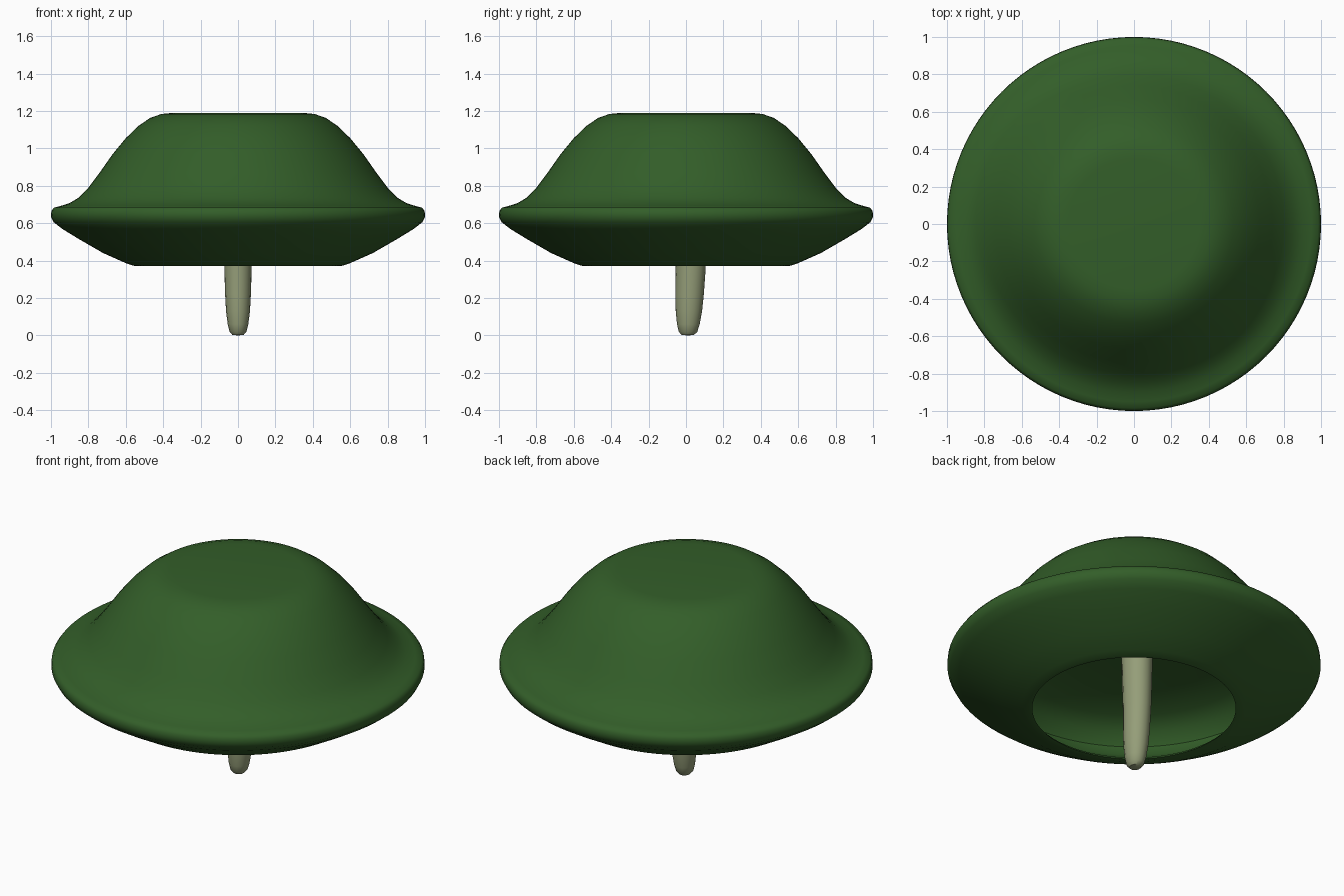
import bpy, bmesh, math

if "Cube" in bpy.data.objects:
    bpy.data.objects.remove(bpy.data.objects["Cube"])


def material(name, color):
    m = bpy.data.materials.new(name)
    m.diffuse_color = (*color, 1)
    m.use_nodes = True
    m.node_tree.nodes["Principled BSDF"].inputs["Base Color"].default_value = m.diffuse_color
    return m


def lathe(name, profile, sides, mat, centre=None, stretch=1.0, angle=40):
    """Revolve (radius, z) points about z; centre(z) gives a y offset."""
    bm = bmesh.new()
    rings = []
    for r, z in profile:
        oy = centre(z) if centre else 0
        if r == 0:
            rings.append([bm.verts.new((0, oy, z))])
            continue
        rings.append([bm.verts.new((r * math.cos(2 * math.pi * i / sides),
                                    oy + stretch * r * math.sin(2 * math.pi * i / sides), z))
                      for i in range(sides)])
    for a, b in zip(rings, rings[1:]):
        for i in range(sides):
            j = (i + 1) % sides
            if len(a) == 1:
                bm.faces.new((a[0], b[j], b[i]))
            elif len(b) == 1:
                bm.faces.new((a[i], a[j], b[0]))
            else:
                bm.faces.new((a[i], a[j], b[j], b[i]))
    bmesh.ops.recalc_face_normals(bm, faces=bm.faces)
    me = bpy.data.meshes.new(name)
    bm.to_mesh(me)
    bm.free()
    me.materials.append(mat)
    ob = bpy.data.objects.new(name, me)
    bpy.context.collection.objects.link(ob)
    bpy.ops.object.select_all(action='DESELECT')
    ob.select_set(True)
    bpy.context.view_layer.objects.active = ob
    bpy.ops.object.shade_smooth_by_angle(angle=math.radians(angle))
    return ob


green = material("cap_green", (0.033, 0.112, 0.022))
pale = material("stem_pale", (0.30, 0.34, 0.19))

# Cap: hollow underside from the centre out, then the brim and the flat-topped dome
inside = [(0, .78), (.3, .775), (.5, .76), (.68, .72), (.77, .67), (.81, .60),
          (.79, .54), (.70, .47), (.56, .39)]
brim = [(.545, .372), (.56, .373), (.60, .387), (.72, .44), (.85, .515), (.94, .57), (.985, .605),
        (1.0, .635), (.998, .665), (.985, .683), (.95, .692), (.90, .708)]
dome = [(.85, .738), (.80, .79), (.74, .87), (.67, .97), (.60, 1.055), (.53, 1.122),
        (.47, 1.163), (.41, 1.184), (.35, 1.19), (0, 1.19)]
lathe("cap", inside + brim + dome, 96, green)

# Stem: slim, rounded foot, leaning slightly back
stem = [(0, 0), (.03, .003), (.045, .02), (.055, .06), (.064, .13), (.069, .22),
        (.073, .36), (.078, .55), (.082, .80), (0, .80)]
lathe("stem", stem, 16, pale, centre=lambda z: .01 + .015 * min(z / .35, 1), stretch=1.1)
